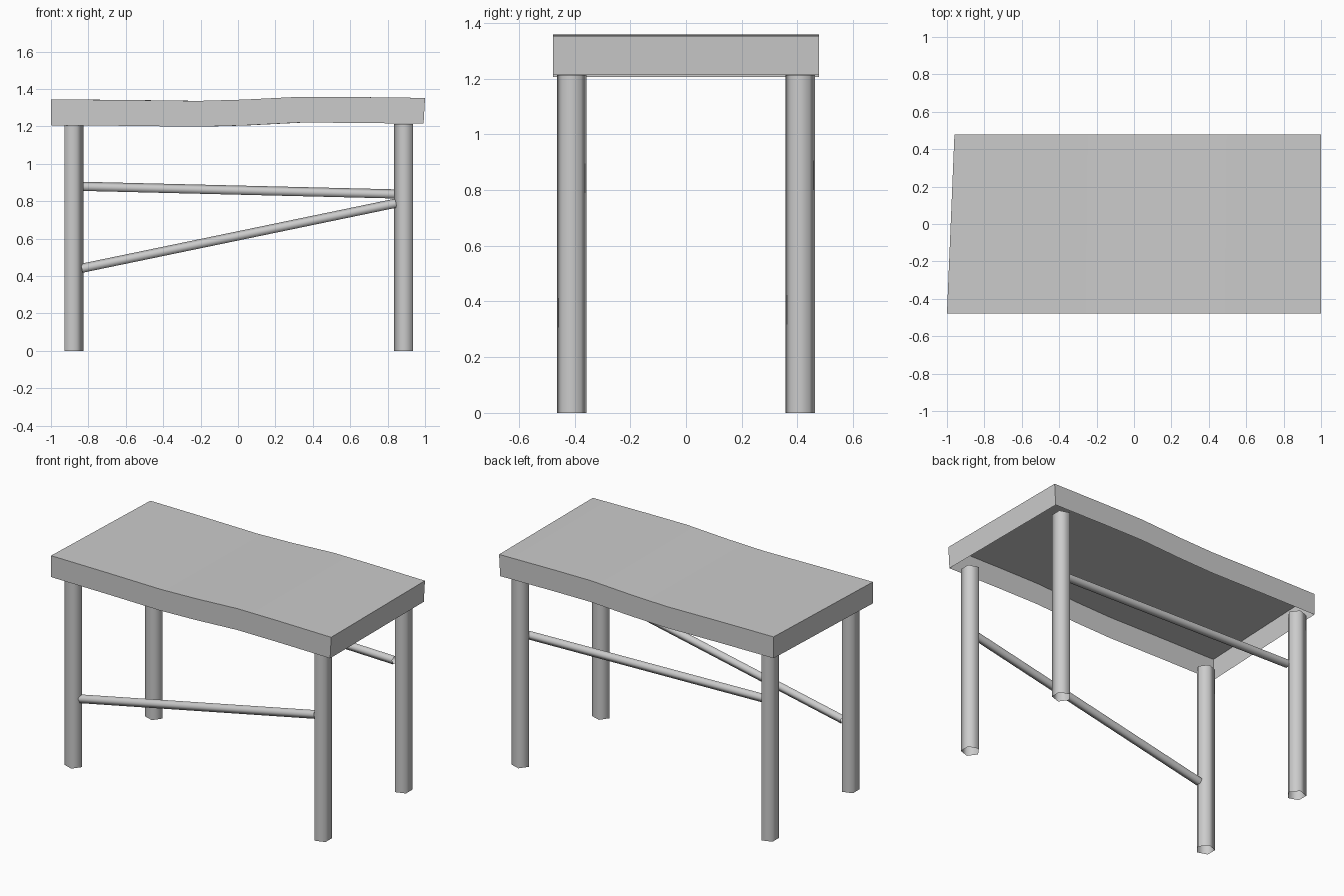
import bpy, bmesh, math
from mathutils import Vector

if "Cube" in bpy.data.objects:
    bpy.data.objects.remove(bpy.data.objects["Cube"])


def finish(bm, name, angle):
    bmesh.ops.recalc_face_normals(bm, faces=bm.faces)
    mesh = bpy.data.meshes.new(name)
    bm.to_mesh(mesh)
    bm.free()
    obj = bpy.data.objects.new(name, mesh)
    bpy.context.collection.objects.link(obj)
    bpy.ops.object.select_all(action='DESELECT')
    obj.select_set(True)
    bpy.context.view_layer.objects.active = obj
    bpy.ops.object.shade_smooth_by_angle(angle=math.radians(angle))
    return obj


def tube(name, a, b, radius, side, sides=5):
    """Open five-sided pole from a to b, one corner pointing along 'side'."""
    a, b = Vector(a), Vector(b)
    axis = (b - a).normalized()
    u = Vector(side)
    u = (u - axis * u.dot(axis)).normalized()
    v = axis.cross(u)
    bm = bmesh.new()
    rings = []
    for p in (a, b):
        rings.append([bm.verts.new(p + radius * (u * math.cos(t) + v * math.sin(t)))
                      for t in (2 * math.pi * i / sides for i in range(sides))])
    for i in range(sides):
        j = (i + 1) % sides
        bm.faces.new((rings[0][i], rings[0][j], rings[1][j], rings[1][i]))
    # outward normals on the open shell
    finish(bm, name, 80)


# table top: warped shell, open underneath
profile = [(-1, 1.344), (-0.6, 1.341), (-0.22, 1.336), (0.03, 1.343),
           (0.33, 1.358), (0.6, 1.357), (1, 1.352)]
bm = bmesh.new()
front, back = [], []
for x, z in profile:
    xb = x + 0.04 * (1 - x) / 2            # left edge runs slightly skewed
    xl = x - 0.008 if x == 1 else x        # right end leans in at the bottom
    for row, px, y in ((front, 0, -0.478), (back, xb - x, 0.478)):
        row.append((bm.verts.new((x + px, y, z)),
                    bm.verts.new((xl + px, y, z - 0.138))))
for i in range(len(profile) - 1):
    f0, f1, b0, b1 = front[i], front[i + 1], back[i], back[i + 1]
    bm.faces.new((f0[0], f1[0], b1[0], b0[0]))
    bm.faces.new((f0[1], f1[1], f1[0], f0[0]))
    bm.faces.new((b1[1], b0[1], b0[0], b1[0]))
for f, b in ((front[0], back[0]), (back[-1], front[-1])):
    bm.faces.new((b[1], f[1], f[0], b[0]))
finish(bm, "table_top", 30)

# legs
for sx, x, top in ((-1, -0.8825, 1.205), (1, 0.8895, 1.213)):
    for sy in (-1, 1):
        name = ("front" if sy < 0 else "back") + ("_left" if sx < 0 else "_right") + "_leg"
        tube(name, (x, sy * 0.41, 0), (x, sy * 0.41, top), 0.0565, (-sx, 0, 0))

# slanted rails between the legs
tube("front_rail", (-0.835, -0.41, 0.439), (0.845, -0.41, 0.787), 0.027, (0, 0, 1))
tube("back_rail", (-0.84, 0.383, 0.877), (0.85, 0.383, 0.836), 0.027, (0, 0, 1))
